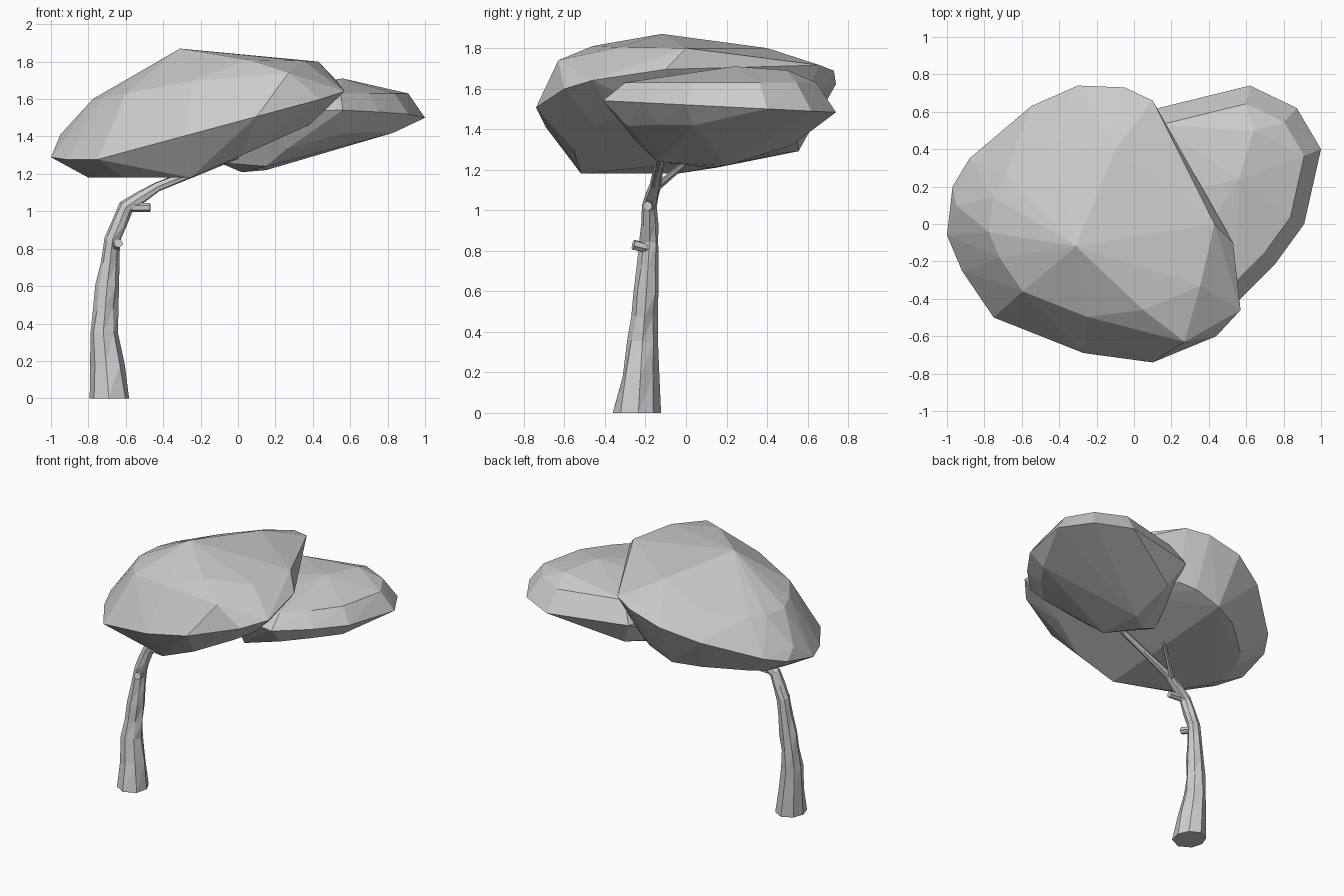
import bpy, bmesh, math, random
from mathutils import Vector

cube = bpy.data.objects.get("Cube")
if cube:
    bpy.data.objects.remove(cube, do_unlink=True)

random.seed(4)

colour = (.6, .6, .6, 1)
grey = bpy.data.materials.new("plain grey")
grey.use_nodes = True
grey.diffuse_color = colour
grey.node_tree.nodes["Principled BSDF"].inputs["Base Color"].default_value = colour


def finish(bm, name):
    """Turn a bmesh into a flat shaded object."""
    bmesh.ops.recalc_face_normals(bm, faces=bm.faces)
    mesh = bpy.data.meshes.new(name)
    bm.to_mesh(mesh)
    bm.free()
    mesh.materials.append(grey)
    obj = bpy.data.objects.new(name, mesh)
    bpy.context.collection.objects.link(obj)
    return obj


def crown(name, outline, centre, layers, extra_points):
    """Faceted foliage: hull of one outline repeated at several scales and height rules."""
    bm = bmesh.new()
    middle = Vector(centre)
    for scale, height in layers:
        for corner in outline:
            x, y = middle.lerp(Vector(corner), scale)
            bm.verts.new((x, y, height(x, y)))
    for point in extra_points:
        bm.verts.new(point)
    hull = bmesh.ops.convex_hull(bm, input=bm.verts)
    inside = [v for v in hull["geom_interior"] if isinstance(v, bmesh.types.BMVert)]
    bmesh.ops.delete(bm, geom=inside, context="VERTS")
    return finish(bm, name)


def subdivide(stations, steps):
    """Add evenly spaced stations between the given ones."""
    path = []
    for start, end in zip(stations, stations[1:]):
        for step in range(steps):
            path.append(Vector(start).lerp(Vector(end), step / steps))
    path.append(Vector(stations[-1]))
    return path


def limb(name, stations, steps=2, sides=6, roughness=0):
    """Tapered tube along stations of x, y, z and radius, with uneven bark."""
    bm = bmesh.new()
    path = subdivide(stations, steps)
    upright = Vector((0, 0, 1))
    rings = []
    for i, station in enumerate(path):
        before = path[max(i - 1, 0)].to_3d()
        after = path[min(i + 1, len(path) - 1)].to_3d()
        along = after - before
        if station.z == 0:
            along = upright
        facing = upright.rotation_difference(along)
        ring = []
        for k in range(sides):
            angle = math.tau * k / sides
            radius = station.w * random.uniform(1 - roughness, 1 + roughness)
            offset = Vector((math.cos(angle), math.sin(angle), 0)) * radius
            ring.append(bm.verts.new(station.to_3d() + facing @ offset))
        rings.append(ring)
    for low, high in zip(rings, rings[1:]):
        for k in range(sides):
            following = (k + 1) % sides
            bm.faces.new((low[k], low[following], high[following]))
            bm.faces.new((low[k], high[following], high[k]))
    bm.faces.new(rings[0])
    bm.faces.new(rings[-1])
    return finish(bm, name)


# Large crown, tilted up towards the model's left
crown(
    "large_crown",
    outline=[(-1, -.06), (-.97, .2), (-.88, .35), (-.55, .63), (-.3, .74), (-.05, .73),
             (.1, .66), (.3, .2), (.53, -.1), (.57, -.46), (.44, -.6), (.1, -.74),
             (-.27, -.69), (-.75, -.5), (-.92, -.25)],
    centre=(-.2, 0),
    layers=[
        (1, lambda x, y: 1.48 + .27 * x + .18 * max(0, y + .5)),
        (.72, lambda x, y: 1.74 + .18 * x),
        (.75, lambda x, y: max(1.18, 1.29 + .45 * x) + .2 * max(0, y)),
    ],
    extra_points=[(-.31, -.12, 1.87), (.43, 0, 1.8), (.05, -.46, 1.81), (-.1, .4, 1.8),
                  (.27, -.63, 1.74), (-.95, .1, 1.41)],
)

# Small crown tucked behind the large one
crown(
    "small_crown",
    outline=[(.62, .74), (.87, .62), (1, .4), (.91, 0), (.75, -.22), (.56, -.41),
             (.2, -.35), (-.1, .1), (.05, .6)],
    centre=(.5, .2),
    layers=[
        (1, lambda x, y: 1.52 - .05 * y),
        (.82, lambda x, y: 1.63),
        (.8, lambda x, y: 1.2 + .25 * x + .2 * abs(y - .1)),
    ],
    extra_points=[(.56, .24, 1.71), (.64, .5, 1.69), (-.1, .1, 1.26), (.15, .2, 1.22),
                  (.15, -.14, 1.24)],
)

# Leaning trunk with a flared foot, running on into the main branch
limb(
    "trunk",
    [(-.69, -.235, 0, .115), (-.72, -.215, .35, .072), (-.7, -.195, .6, .058),
     (-.67, -.18, .85, .045), (-.6, -.18, 1.02, .04), (-.43, -.15, 1.13, .027),
     (0, -.12, 1.3, .02)],
    sides=8, roughness=.12,
)

# Side branch and two cut stubs
limb("side_branch", [(-.46, -.15, 1.11, .02), (-.24, .02, 1.25, .012)])
limb("upper_stub", [(-.6, -.18, 1.02, .025), (-.47, -.19, 1.02, .025)])
limb("lower_stub", [(-.66, -.18, .81, .024), (-.64, -.26, .83, .026)])
